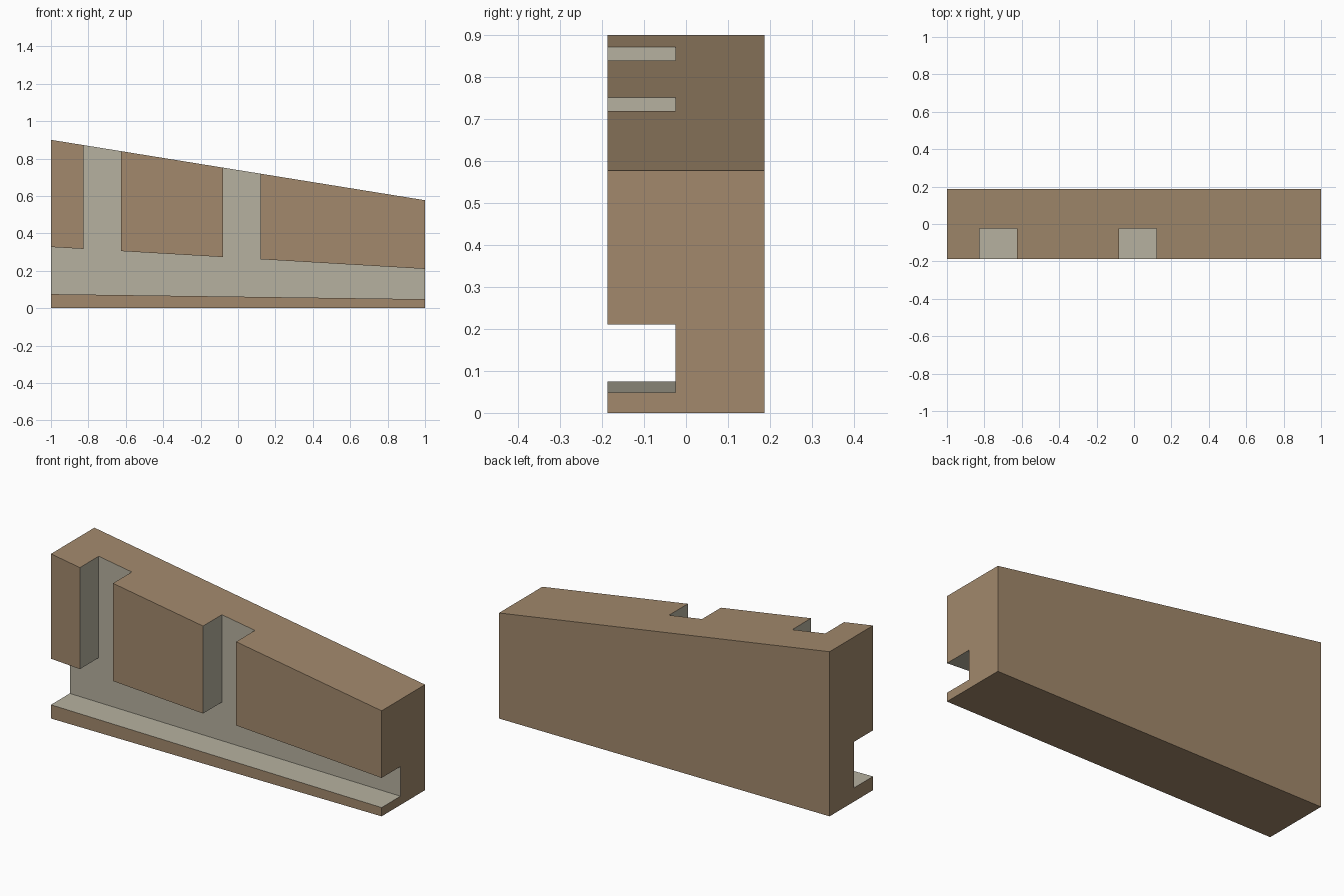
import bpy, bmesh

if "Cube" in bpy.data.objects:
    bpy.data.objects.remove(bpy.data.objects["Cube"])

HALF_DEPTH = 0.1875
GROOVE_BACK = -0.025
SLOTS = [(-0.825, -0.625), (-0.08, 0.12)]


def material(name, color):
    m = bpy.data.materials.new(name)
    m.diffuse_color = color
    m.use_nodes = True
    m.node_tree.nodes["Principled BSDF"].inputs["Base Color"].default_value = m.diffuse_color
    return m


mats = [material("outer_tan", (0.36, 0.25, 0.15, 1)),
        material("groove_grey", (0.47, 0.44, 0.35, 1))]


def extrude_profile(name, points, y0, y1, mat_index):
    """Solid from an x-z outline extruded along y."""
    bm = bmesh.new()
    face = bm.faces.new([bm.verts.new((x, y0, z)) for x, z in points])
    ext = bmesh.ops.extrude_face_region(bm, geom=[face])
    verts = [g for g in ext["geom"] if isinstance(g, bmesh.types.BMVert)]
    bmesh.ops.translate(bm, verts=verts, vec=(0, y1 - y0, 0))
    bmesh.ops.recalc_face_normals(bm, faces=bm.faces)
    for f in bm.faces:
        f.material_index = mat_index
    me = bpy.data.meshes.new(name)
    for m in mats:
        me.materials.append(m)
    bm.to_mesh(me)
    bm.free()
    ob = bpy.data.objects.new(name, me)
    bpy.context.collection.objects.link(ob)
    return ob


def sloped(left, right, x):
    """Height of a straight edge with given heights at x = -1 and x = 1."""
    return left + (right - left) * (x + 1) / 2


# Wedge-shaped block
body = extrude_profile("wedge_block", [(-1, 0), (1, 0), (1, 0.577), (-1, 0.9)],
                       -HALF_DEPTH, HALF_DEPTH, 0)

# Groove outline: tapering channel with two slots rising through the top
outline = [(x, sloped(0.075, 0.048, x)) for x in (1.1, -1.1)]
outline.append((-1.1, sloped(0.327, 0.21, -1.1)))
for a, b in SLOTS:
    outline += [(a, sloped(0.327, 0.21, a)), (a, 1.2),
                (b, 1.2), (b, sloped(0.327, 0.21, b))]
outline.append((1.1, sloped(0.327, 0.21, 1.1)))
cutter = extrude_profile("groove_cutter", outline, -0.4, GROOVE_BACK, 1)
cutter.hide_render = True

# Carve the groove into the front
mod = body.modifiers.new("groove", "BOOLEAN")
mod.operation = "DIFFERENCE"
mod.solver = "EXACT"
mod.object = cutter
bpy.context.view_layer.objects.active = body
body.select_set(True)
bpy.ops.object.modifier_apply(modifier=mod.name)
bpy.data.objects.remove(cutter)
